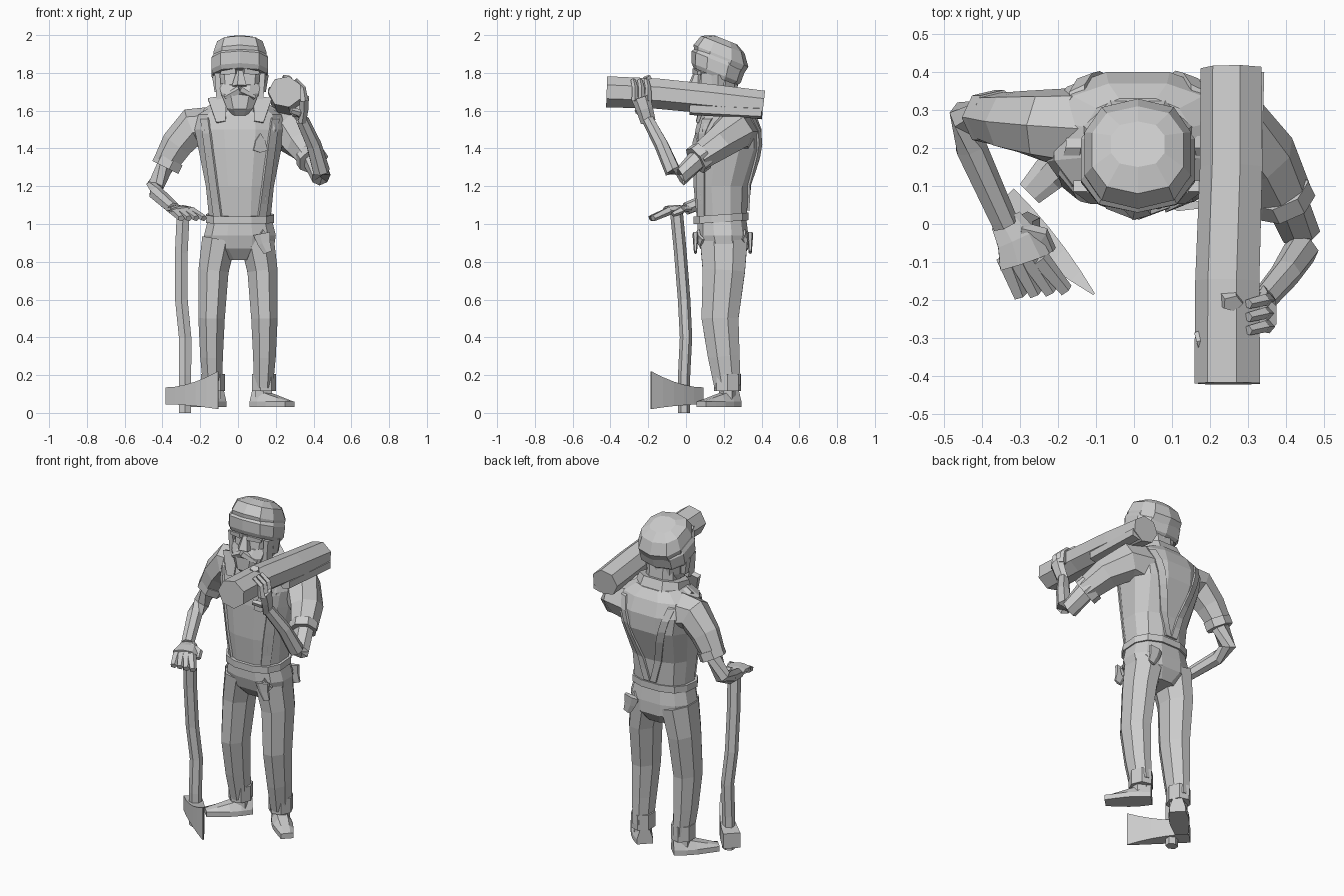
import bpy, bmesh, math
from mathutils import Vector
from mathutils.bvhtree import BVHTree

default_cube = bpy.data.objects.get("Cube")
if default_cube:
    bpy.data.objects.remove(default_cube)

grey = bpy.data.materials.new("plain_grey")
grey.use_nodes = True
grey.diffuse_color = (.6, .6, .6, 1)
grey.node_tree.nodes["Principled BSDF"].inputs["Base Color"].default_value = grey.diffuse_color


def make_object(name, verts, faces):
    mesh = bpy.data.meshes.new(name)
    mesh.from_pydata([tuple(v) for v in verts], [], faces)
    bm = bmesh.new()
    bm.from_mesh(mesh)
    bmesh.ops.recalc_face_normals(bm, faces=bm.faces)
    bm.to_mesh(mesh)
    bm.free()
    mesh.materials.append(grey)
    obj = bpy.data.objects.new(name, mesh)
    bpy.context.scene.collection.objects.link(obj)
    return obj


def skin(name, rings):
    """Join equal rings of points into a closed solid."""
    count = len(rings[0])
    total = count * len(rings)
    faces = []
    for start in range(0, total - count, count):
        for i in range(count):
            after = (i + 1) % count
            faces.append((start + i, start + after, start + count + after, start + count + i))
    faces += [tuple(range(count)), tuple(range(total - count, total))]
    return make_object(name, [point for ring in rings for point in ring], faces)


def unit_ring(sides, power=1):
    """Rounded outline that touches the unit square."""
    ring = []
    for i in range(sides):
        angle = math.tau * (i + .5) / sides
        across, along = math.cos(angle), math.sin(angle)
        ring.append((math.copysign(abs(across) ** power, across),
                     math.copysign(abs(along) ** power, along)))
    wide, deep = max(p[0] for p in ring), max(p[1] for p in ring)
    return [(across / wide, along / deep) for across, along in ring]


def profile(name, rings, slope=0, sides=10):
    """Stack of level or sloping rings: front, back, height, half width."""
    solid = []
    for front, back, height, width in rings:
        middle, half = (front + back) / 2, (back - front) / 2
        solid.append([Vector((width * across + .01, middle + half * along, height + slope * half * along))
                      for across, along in unit_ring(sides, .8)])
    return skin(name, solid)


def tube(name, path, start, end, flat=1, sides=7, ref=(0, 1, 0)):
    """Tapered limb along a path, its thickness along ref scaled by flat."""
    points = [Vector(p) for p in path]
    last = len(points) - 1
    rings = []
    for i, point in enumerate(points):
        tangent = (points[min(i + 1, last)] - points[max(i - 1, 0)]).normalized()
        side = tangent.cross(Vector(ref)).normalized()
        depth = side.cross(tangent) * flat
        radius = start + (end - start) * i / last
        rings.append([point + (side * across + depth * along) * radius
                      for across, along in unit_ring(sides)])
    return skin(name, rings)


def cuff(name, centre, direction, radius, flat=1):
    """Short band around a limb."""
    reach = Vector(direction).normalized() * .025
    tube(name, [Vector(centre) - reach, Vector(centre) + reach], radius, radius, flat)


UP = (0, 0, 1)

# Trunk
shirt = profile("shirt", [(.06, .32, 1, .16), (.04, .33, 1.2, .18), (.04, .4, 1.4, .22),
                          (.05, .4, 1.5, .24), (.07, .37, 1.58, .22), (.1, .33, 1.63, .14)], sides=12)
trousers = profile("trouser_seat", [(.06, .32, 1.02, .17), (.06, .33, .94, .19),
                                    (.08, .33, .87, .18), (.13, .29, .81, .09)], sides=12)
profile("belt", [(.04, .33, 1.01, .18), (.04, .33, 1.05, .18)], slope=.07, sides=12)
profile("neck", [(.13, .29, 1.55, .09), (.13, .27, 1.75, .09)], sides=8)
profile("collar", [(.07, .33, 1.59, .15), (.09, .3, 1.66, .13)], slope=.2, sides=8)

# Head and face
profile("head", [(.09, .25, 1.63, .07), (.05, .27, 1.7, .11), (.06, .28, 1.78, .12), (.07, .28, 1.86, .12)])
profile("beard", [(.06, .12, 1.58, .04), (.03, .15, 1.62, .07), (.03, .18, 1.7, .1), (.06, .19, 1.75, .11)],
        slope=.2, sides=8)
tube("nose", [(.01, .06, 1.81), (.01, .045, 1.73)], .015, .035, sides=5)
for side, word in ((-1, "right"), (1, "left")):
    def face_point(x, y, z):
        return Vector((.01 + side * x, y, z))
    tube(word + "_moustache", [face_point(0, .03, 1.71), face_point(.08, .05, 1.67)], .02, .01, sides=5)
    tube(word + "_eyebrow", [face_point(.02, .05, 1.81), face_point(.1, .07, 1.8)], .015, .01, sides=4)
    tube(word + "_ear", [face_point(.12, .17, 1.7), face_point(.13, .17, 1.79)], .014, .018, flat=2, sides=5)
    tube(word + "_sideburn", [face_point(.11, .11, 1.66), face_point(.12, .11, 1.8)], .014, .014, flat=2, sides=4)
    tube(word + "_collar_wing", [face_point(.12, .1, 1.67), face_point(.1, .06, 1.54)], .05, .025, flat=.3, sides=4)

# Cap with a turned-up band
profile("cap", [(.05, .28, 1.8, .14), (.04, .33, 1.89, .14), (.08, .31, 1.95, .12), (.15, .27, 1.975, .07)], slope=-.4)
profile("cap_band", [(.04, .27, 1.78, .14), (.03, .29, 1.8, .15), (.03, .31, 1.86, .15), (.05, .3, 1.88, .14)],
        slope=-.4)

# Legs and shoes
for side, word in ((-1, "right"), (1, "left")):
    leg = [(.1, .2, .92), (.13, .2, .75), (.14, .18, .5), (.14, .2, .3), (.135, .22, .14)]
    tube(word + "_trouser_leg", [(side * x, y, z) for x, y, z in leg], .09, .05, flat=1.4, sides=8)
    ankle = Vector((side * .135, .22, .07))
    tube(word + "_ankle", [ankle, ankle + Vector(UP) * .1], .045, .045, sides=6)
    for height in (.07, .11):
        cuff(word + "_trouser_cuff", ankle + Vector(UP) * height, UP, .06, 1.2)
    forward = Vector((side * .7, -.7, 0))
    across = forward.cross(Vector(UP))
    shoe = []
    for step in range(5):
        middle = ankle + forward * (step * .065 - .06)
        half = .045 + .012 * math.sin(step)
        top = .06 - .017 * step
        outline = [(-half, -.04), (-half, -.01), (-half / 2, top), (half / 2, top), (half, -.01), (half, -.04)]
        shoe.append([middle + across * a + Vector(UP) * b for a, b in outline])
    skin(word + "_shoe", shoe)

# Right arm resting on the axe
tube("right_sleeve", [(-.14, .25, 1.5), (-.24, .26, 1.51), (-.32, .27, 1.42), (-.38, .28, 1.32)], .11, .065)
cuff("right_sleeve_cuff", (-.37, .28, 1.32), (-.5, 0, -1), .073)
tube("right_forearm", [(-.37, .28, 1.33), (-.44, .28, 1.2), (-.43, .2, 1.16), (-.34, 0, 1.08)],
     .05, .033, ref=UP)
tube("right_palm", [(-.34, .01, 1.08), (-.31, -.04, 1.08), (-.29, -.1, 1.07)], .04, .065, flat=.4, ref=UP)
for finger in range(4):
    knuckle = Vector((-.34 + finger * .03, -.09, 1.07))
    tip = Vector((-.3 + finger * .04, -.19 + finger * .005, 1.03))
    tube("right_finger", [knuckle, tip], .022, .016, sides=5, ref=UP)
tube("right_thumb", [(-.3, -.02, 1.08), (-.24, -.03, 1.07), (-.22, -.07, 1.05)], .022, .013, sides=5, ref=UP)

# Left arm steadying the log
tube("left_sleeve", [(.16, .25, 1.49), (.26, .25, 1.49), (.34, .17, 1.42), (.4, .06, 1.34)], .12, .068, ref=UP)
cuff("left_sleeve_cuff", (.39, .07, 1.35), (.2, -.4, -.3), .077)
tube("left_forearm", [(.4, .06, 1.34), (.44, -.03, 1.25), (.44, -.07, 1.28), (.4, -.13, 1.42), (.34, -.2, 1.55)],
     .053, .032)
tube("left_palm", [(.34, -.2, 1.54), (.35, -.22, 1.61), (.35, -.24, 1.67)], .02, .025, flat=2, sides=6)
for finger in range(3):
    y = -.2 - .035 * finger
    tube("left_finger", [(.35, y, 1.65), (.34, y, 1.72), (.3, y - .01, 1.76)], .018, .013, sides=5)
tube("left_thumb", [(.34, -.19, 1.57), (.32, -.24, 1.59), (.28, -.26, 1.6)], .02, .013, sides=5)

# Log with a split piece and branch stubs
tube("log", [(.25, -.42, 1.7), (.25, -.15, 1.69), (.26, .15, 1.66), (.26, .41, 1.63)], .082, .076, ref=UP)
tube("log_split", [(.3, .02, 1.61), (.31, .4, 1.59)], .033, .033, sides=5, ref=UP)
tube("side_stub", [(.2, -.3, 1.7), (.165, -.31, 1.7)], .03, .024, sides=6, ref=UP)
tube("top_stub", [(.25, -.19, 1.73), (.26, -.21, 1.78)], .03, .022, sides=5)

# Axe with a crooked handle and flared blade
tube("axe_handle", [(-.28, -.01, 0), (-.28, -.01, .2), (-.28, 0, .4), (-.3, -.01, .6), (-.3, -.03, .85),
                    (-.29, -.05, 1.06)], .032, .034, sides=6)
reach = Vector((.7, -.7, 0))
head_rings = []
for step in range(6):
    flare = (step / 5) ** 2
    middle = Vector((-.35, .06, .09 + .03 * flare)) + reach * step * .07
    thick = reach.cross(Vector(UP)) * (.048 - .045 * flare)
    tall = Vector(UP) * (.045 + .055 * flare)
    head_rings.append([middle - thick - tall, middle + thick - tall, middle + thick + tall, middle - thick + tall])
skin("axe_head", head_rings)


# Braces, badge and torn pockets laid on the clothes
def surface(obj):
    return BVHTree.FromPolygons([v.co for v in obj.data.vertices], [p.vertices for p in obj.data.polygons])


def project(tree, aim, point, lift):
    aim = Vector(aim)
    hit = tree.ray_cast(Vector(point) - aim * 3, aim)[0]
    return (hit or Vector(point)) - aim * lift


def thicken(obj):
    obj.modifiers.new("thickness", "SOLIDIFY").thickness = .014


def patch(name, tree, aim, x, height, size, points):
    """Ragged plate with alternating long and short corners."""
    verts = [project(tree, aim, (x, .2, height), .01)]
    for i in range(points):
        angle, radius = math.tau * i / points, size * (1 - .3 * (i % 2))
        verts.append(project(tree, aim, (x + radius * math.sin(angle) * .7, .2, height + radius * math.cos(angle)), .01))
    thicken(make_object(name, verts, [(0, i + 1, (i + 1) % points + 1) for i in range(points)]))


BACKWARD, FORWARD, DOWN = (0, 1, 0), (0, -1, 0), (0, 0, -1)
shirt_surface, trouser_surface = surface(shirt), surface(trousers)
for side, word in ((-1, "right"), (1, "left")):
    route = [(BACKWARD, .12 + .01 * i, 1.03 + .075 * i) for i in range(8)]
    route.append((DOWN, .17, 0))
    route += [(FORWARD, .16 - .02 * i, 1.56 - .07 * i) for i in range(8)]
    verts = [project(shirt_surface, aim, (.01 + side * x + edge, .2, height), .012)
             for aim, x, height in route for edge in (-.02, .02)]
    faces = [(i, i + 1, i + 3, i + 2) for i in range(0, len(verts) - 2, 2)]
    thicken(make_object(word + "_brace", verts, faces))

patch("chest_badge", shirt_surface, BACKWARD, .12, 1.42, .06, 6)
for word, aim, y in (("front", BACKWARD, .05), ("back", FORWARD, .34)):
    patch(word + "_torn_pocket", trouser_surface, aim, .13, .92, .05, 8)
    tube(word + "_hanging_rag", [(.13, y, .95), (.14, y, .9), (.16, y, .85)], .04, .02, flat=.4, sides=5)
